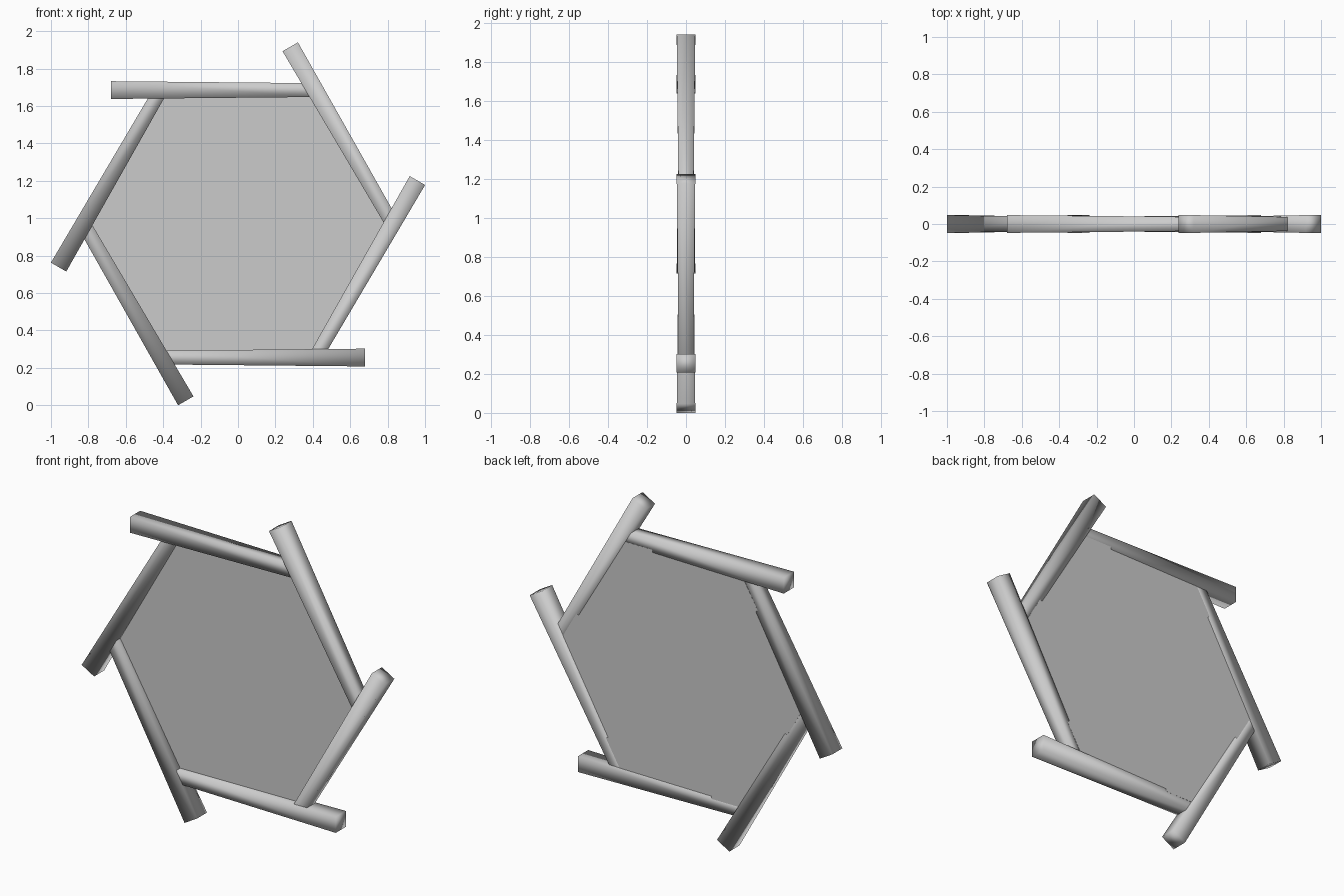
import bpy, bmesh
from math import radians, cos
from mathutils import Matrix, Vector

cube = bpy.data.objects.get("Cube")
if cube:
    bpy.data.objects.remove(cube)

CENTRE = Vector((0, 0, 0.97))
APOTHEM = 0.715                   # centre to beam axis
THICK_X, THIN_X = 0.68, -0.40     # beam ends
THICK_R, THIN_R = 0.0475, 0.037   # half widths at those ends
PANEL_APOTHEM = 0.692
PANEL_FRONT, PANEL_BACK = 0.0, 0.039

SHADE = (0.6, 0.6, 0.6, 1)
grey = bpy.data.materials.new("light_grey")
grey.use_nodes = True
grey.diffuse_color = SHADE
grey.node_tree.nodes["Principled BSDF"].inputs["Base Color"].default_value = SHADE


def finish(name, bm, smooth):
    mesh = bpy.data.meshes.new(name)
    for face in bm.faces:
        face.smooth = smooth
    bm.to_mesh(mesh)
    bm.free()
    mesh.materials.append(grey)
    obj = bpy.data.objects.new(name, mesh)
    bpy.context.collection.objects.link(obj)


# Six tapered square beams, each open thin end tucked into the next beam
for i in range(6):
    bm = bmesh.new()
    bmesh.ops.create_cube(bm, size=2)
    thin_cap = [f for f in bm.faces if f.calc_center_median().x < -0.9]
    bmesh.ops.delete(bm, geom=thin_cap, context='FACES_ONLY')
    for v in bm.verts:
        x, r = (THICK_X, THICK_R) if v.co.x > 0 else (THIN_X, THIN_R)
        v.co = Vector((x, v.co.y * r, v.co.z * r - APOTHEM))
    turn = Matrix.Translation(CENTRE) @ Matrix.Rotation(radians(60 * i), 4, 'Y')
    bmesh.ops.transform(bm, matrix=turn, verts=bm.verts)
    finish(f"frame_beam_{i + 1}", bm, True)

# Hexagonal panel filling the frame, set towards the back of the beams
bm = bmesh.new()
radius = PANEL_APOTHEM / cos(radians(30))
bmesh.ops.create_cone(bm, cap_ends=True, segments=6, radius1=radius,
                      radius2=radius, depth=PANEL_BACK - PANEL_FRONT)
place = (Matrix.Translation(CENTRE + Vector((0, (PANEL_FRONT + PANEL_BACK) / 2, 0)))
         @ Matrix.Rotation(radians(90), 4, 'X') @ Matrix.Rotation(radians(30), 4, 'Z'))
bmesh.ops.transform(bm, matrix=place, verts=bm.verts)
finish("hexagon_panel", bm, False)
